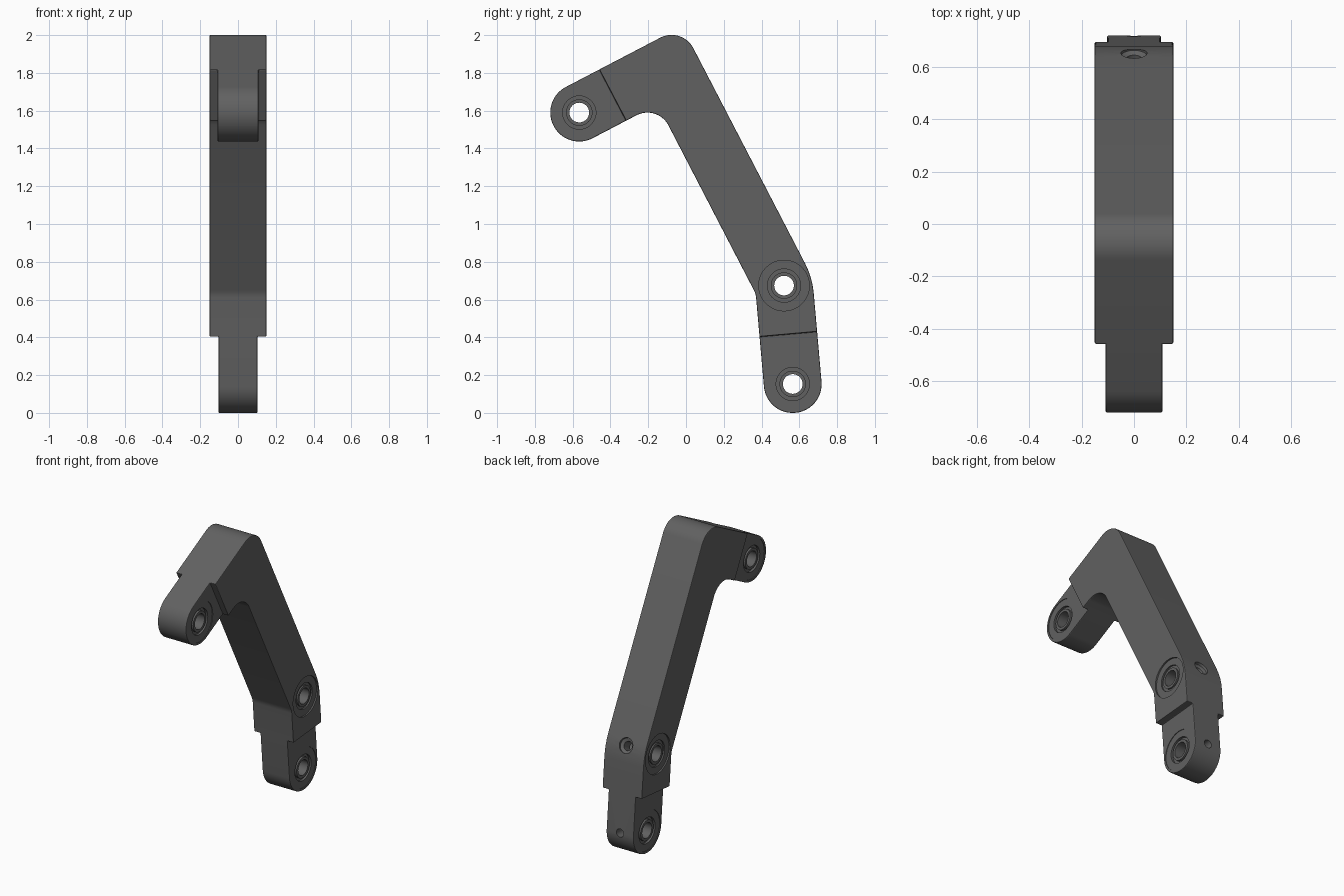
import bpy, bmesh, math
from mathutils import Vector as V, Matrix

if "Cube" in bpy.data.objects:
    bpy.data.objects.remove(bpy.data.objects["Cube"])

A, C, K, B = V((-.565, 1.59)), V((-.086, 1.84)), V((.519, .674)), V((.565, .153))
H = .153                      # half height of the bar
W, WA, WB = .15, .108, .103   # half widths: body, upper tongue, lower tongue
u = (C - A).normalized()
v = V((-u.y, u.x))
d2 = (B - K).normalized()
n2 = V((-d2.y, d2.x))


def make(name, bm):
    bmesh.ops.remove_doubles(bm, verts=bm.verts, dist=1e-5)
    bmesh.ops.recalc_face_normals(bm, faces=bm.faces)
    me = bpy.data.meshes.new(name)
    bm.to_mesh(me)
    bm.free()
    ob = bpy.data.objects.new(name, me)
    bpy.context.collection.objects.link(ob)
    return ob


def fillet(corners):
    """Round each (point, radius) corner of a closed outline."""
    out = []
    for i, (p, r) in enumerate(corners):
        a = (corners[i - 1][0] - p).normalized()
        b = (corners[(i + 1) % len(corners)][0] - p).normalized()
        half = a.angle(b) / 2
        c = p + (a + b).normalized() * r / math.sin(half)
        s = p + a * r / math.tan(half) - c
        e = p + b * r / math.tan(half) - c
        turn = math.pi - 2 * half
        n = max(4, int(turn / math.radians(6)))
        sign = 1 if s.x * e.y - s.y * e.x > 0 else -1
        for k in range(n + 1):
            t = sign * turn * k / n
            out.append(c + V((s.x * math.cos(t) - s.y * math.sin(t),
                              s.x * math.sin(t) + s.y * math.cos(t))))
    return out


def prism(name, pts, x0, x1):
    bm = bmesh.new()
    lo = [bm.verts.new((x0, p.x, p.y)) for p in pts]
    hi = [bm.verts.new((x1, p.x, p.y)) for p in pts]
    bm.faces.new(lo)
    bm.faces.new(hi)
    for i in range(len(pts)):
        j = (i + 1) % len(pts)
        bm.faces.new((lo[i], lo[j], hi[j], hi[i]))
    return make(name, bm)


def lathe(name, prof, centre, axis, n=48):
    """Revolve (radius, distance) points about an axis through centre."""
    bm = bmesh.new()
    vs = [bm.verts.new((r, 0, d)) for r, d in prof]
    es = [bm.edges.new(p) for p in zip(vs, vs[1:])]
    bmesh.ops.spin(bm, geom=vs + es, cent=(0, 0, 0), axis=(0, 0, 1),
                   angle=2 * math.pi, steps=n, use_duplicate=False)
    rot = V(axis).to_track_quat('Z', 'Y').to_matrix().to_4x4()
    bm.transform(Matrix.Translation((0, centre.x, centre.y)) @ rot)
    return make(name, bm)


def apply(ob, mod):
    bpy.context.view_layer.objects.active = ob
    bpy.ops.object.modifier_apply(modifier=mod.name)


def cut(ob, cutter):
    m = ob.modifiers.new("cut", 'BOOLEAN')
    m.operation, m.solver, m.object = 'DIFFERENCE', 'EXACT', cutter
    apply(ob, m)
    bpy.data.objects.remove(cutter)


# Bent bar
miter = (u + n2) / (1 + u.dot(n2)) * H
R = H - .001
arm = prism("bent_link_arm", fillet([
    (A - u * H - v * H, R), (A - u * H + v * H, R), (C + u * H + v * H, .13),
    (K + miter, .42), (B + d2 * H + n2 * H, R), (B + d2 * H - n2 * H, R),
    (K - miter, .1), (C - u * H - v * H, .125)]), -W, W)

# Dark grey finish
mat = bpy.data.materials.new("dark_grey")
mat.diffuse_color = (.12, .12, .12, 1)
mat.use_nodes = True
mat.node_tree.nodes["Principled BSDF"].inputs["Base Color"].default_value = mat.diffuse_color
arm.data.materials.append(mat)

# Narrow tongues at both ends
for p, along, side, back, t in ((A, u, v, .2, WA), (B, -d2, n2, .265, WB)):
    q = [p + along * a + side * b for a, b in
         ((back, -.25), (back, .25), (-.4, .25), (-.4, -.25))]
    for x0, x1 in ((t, .3), (-.3, -t)):
        cut(arm, prism("step_cutter", q, x0, x1))

# Fine edge chamfer
bev = arm.modifiers.new("bevel", 'BEVEL')
bev.width, bev.segments, bev.limit_method = .005, 2, 'ANGLE'
bev.angle_limit = math.radians(40)
apply(arm, bev)

# Pin bores with shallow pocket and groove around a hub
for p, w, pocket, dep in ((A, WA, .137, .004), (K, W, .134, .01), (B, WB, .137, .004)):
    half = [(.052, w - dep), (.07, w - dep), (.07, w - .02), (.088, w - .02),
            (.088, w - dep), (pocket, w - dep), (pocket, w + .1), (0, w + .1)]
    prof = [(r, -d) for r, d in reversed(half)] + half
    cut(arm, lathe("bore_cutter", prof, p, (1, 0, 0)))

# Oil holes through the back into the lower bores
cut(arm, lathe("oil_cutter", [(0, .03), (.03, .03), (.03, .125), (.05, .135),
                              (.05, .25), (0, .25)], K, (0, u.x, u.y), 32))
cut(arm, lathe("oil_cutter", [(0, .03), (.028, .03), (.028, .25), (0, .25)],
               B, (0, n2.x, n2.y), 32))

arm.select_set(True)
bpy.context.view_layer.objects.active = arm
bpy.ops.object.shade_smooth_by_angle(angle=math.radians(20))
